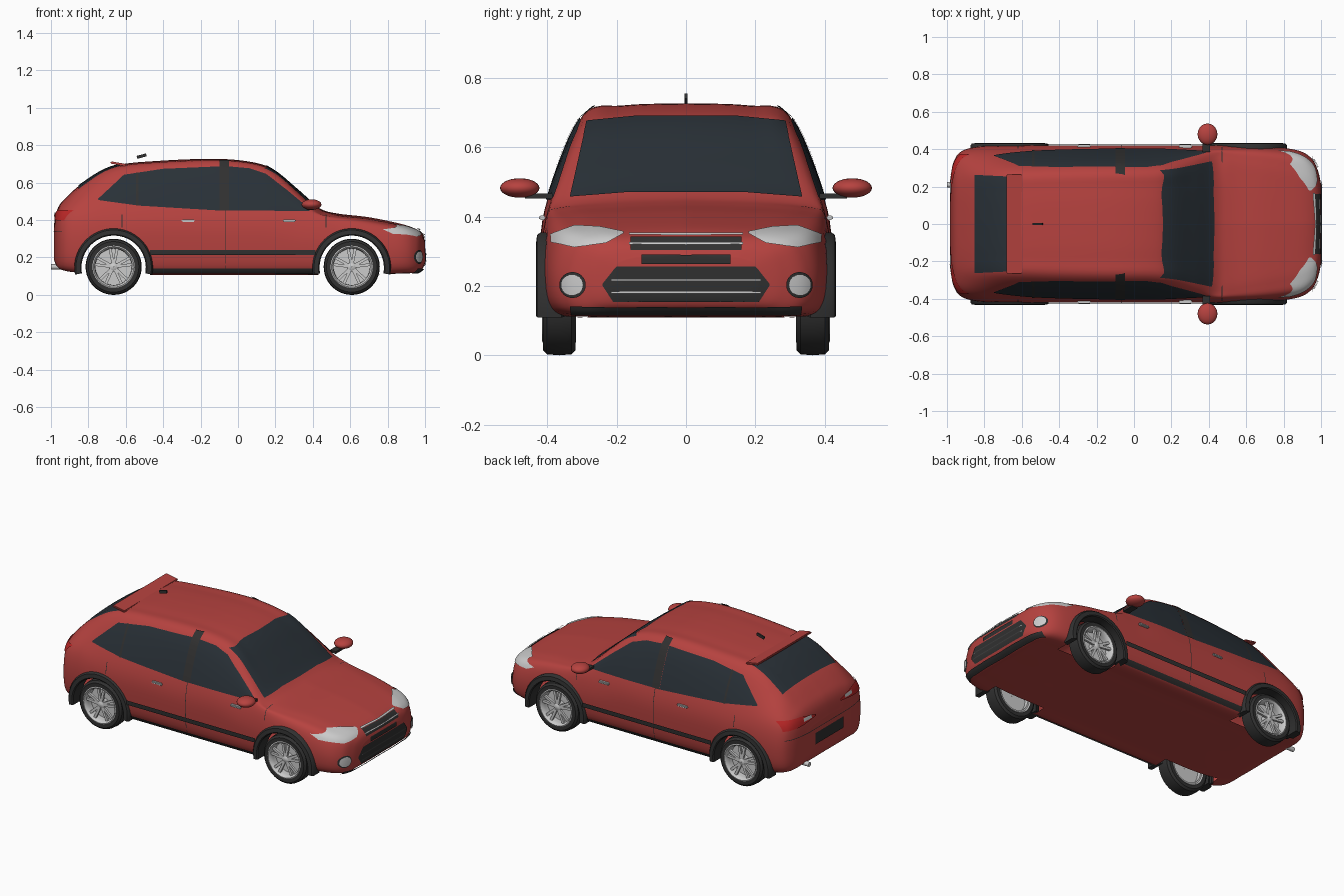
import bpy, bmesh, math
from mathutils import Vector, Matrix
from mathutils.bvhtree import BVHTree

if "Cube" in bpy.data.objects:
    bpy.data.objects.remove(bpy.data.objects["Cube"])


def material(name, rgb):
    m = bpy.data.materials.new(name)
    m.diffuse_color = (*rgb, 1)
    m.use_nodes = True
    m.node_tree.nodes["Principled BSDF"].inputs["Base Color"].default_value = m.diffuse_color
    return m


RED = material("red paint", (0.47, 0.055, 0.05))
LAMP = material("red lamp", (0.5, 0.02, 0.02))
GLASS = material("dark glass", (0.022, 0.03, 0.038))
BLACK = material("black trim", (0.03, 0.03, 0.03))
CHROME = material("light grey", (0.6, 0.6, 0.6))


def finish(bm, name, mat, angle=40):
    me = bpy.data.meshes.new(name)
    bm.to_mesh(me)
    bm.free()
    ob = bpy.data.objects.new(name, me)
    bpy.context.collection.objects.link(ob)
    me.materials.append(mat)
    bpy.ops.object.select_all(action='DESELECT')
    ob.select_set(True)
    bpy.context.view_layer.objects.active = ob
    bpy.ops.object.shade_smooth_by_angle(angle=math.radians(angle))
    return ob


def spline(pts, n):
    """Smooth curve through points of any dimension."""
    p = [pts[0]] + list(pts) + [pts[-1]]
    out = []
    for i in range(1, len(p) - 2):
        for k in range(n):
            t = k / n
            out.append(tuple(0.5 * (2*b + (c-a)*t + (2*a-5*b+4*c-d)*t*t + (3*b-a-3*c+d)*t**3)
                             for a, b, c, d in zip(*p[i-1:i+3])))
    return out + [tuple(pts[-1])]


def grid(bm, rows, wrap=False, wrap_rows=False):
    vs = [[bm.verts.new(p) for p in r] for r in rows]
    n, m = len(vs), len(vs[0])
    for i in range(n if wrap_rows else n - 1):
        for j in range(m if wrap else m - 1):
            bm.faces.new((vs[i][j], vs[(i+1) % n][j], vs[(i+1) % n][(j+1) % m], vs[i][(j+1) % m]))
    return vs


def box(bm, loc, size, rot=Matrix()):
    bmesh.ops.create_cube(bm, size=1, matrix=Matrix.Translation(loc) @ rot @ Matrix.Diagonal((*size, 1)))


# Body stations: x, bottom z, half width, shoulder y, shoulder z, roof edge y, roof edge z, top z
STATIONS = [
    (-.985, .19, .22, .21, .33, .15, .36, .37), (-.965, .15, .33, .31, .39, .24, .44, .46),
    (-.92, .13, .39, .365, .42, .28, .49, .52), (-.82, .12, .415, .385, .45, .28, .575, .605),
    (-.66, .11, .42, .395, .45, .285, .655, .69), (-.4, .11, .42, .40, .45, .295, .68, .718),
    (-.1, .11, .42, .40, .45, .30, .69, .727), (.1, .11, .42, .40, .45, .30, .67, .705),
    (.2, .11, .42, .40, .44, .31, .63, .66), (.32, .11, .42, .40, .42, .34, .53, .56),
    (.43, .11, .42, .40, .41, .355, .44, .467), (.52, .11, .42, .40, .39, .35, .42, .437),
    (.7, .11, .415, .39, .37, .32, .40, .415), (.87, .115, .395, .365, .34, .29, .367, .38),
    (.95, .12, .35, .32, .315, .25, .343, .353), (.985, .14, .28, .26, .29, .2, .315, .325),
    (1.0, .17, .21, .20, .26, .15, .28, .29)]
WHEEL_X, AXLE_Z, ARCH = (-.665, .608), .15, .185

bm = bmesh.new()
rows = []
for x, zb, w, ys, zs, yr, zr, zt in spline(STATIONS, 8):
    half = spline([(0, zb), (w*.6, zb), (w*.93, zb+.012), (w, zb+(zs-zb)*.5), (ys, zs), (yr, zr),
                   (yr*.6, zt-.006), (0, zt)], 6)
    rows.append([(x, y, z) for y, z in half] + [(x, -y, z) for y, z in half[-2:0:-1]])
vs = grid(bm, rows, wrap=True)
bm.faces.new(vs[0])
bm.faces.new(vs[-1])
bmesh.ops.recalc_face_normals(bm, faces=bm.faces)
bvh = BVHTree.FromBMesh(bm)


def arch_dist(c):
    return min(((c.x-a, c.z-AXLE_Z) for a in WHEEL_X), key=lambda q: abs(q[0]))


# Wheel arch openings in the hollow shell
gone = [f for f in bm.faces if abs(f.calc_center_median().y) > .27
        and math.hypot(*arch_dist(f.calc_center_median())) < ARCH]
bmesh.ops.delete(bm, geom=gone, context='FACES')
for v in bm.verts:
    if v.is_boundary and v.co.z > .14:
        dx, dz = arch_dist(v.co)
        r = ARCH / math.hypot(dx, dz)
        v.co.x += dx * (r - 1)
        v.co.z += dz * (r - 1)
finish(bm, "body_shell", RED, 50)


def project(p, axis, s, off):
    """Drop a 2D outline point on to the body from one side."""
    d = {'x': Vector((s, 0, 0)), 'y': Vector((0, s, 0)), 'z': Vector((0, 0, s))}[axis]
    q = Vector({'x': (0, *p), 'y': (p[0], 0, p[1]), 'z': (*p, 0)}[axis])
    hit, nor, _, _ = bvh.ray_cast(q + d*2, -d)
    if hit is None:
        hit, nor, _, _ = bvh.find_nearest(q + d*.9)
    return hit + nor*off, d


def panel(name, top, bot, axis, mat, s=1, mirror=False, off=.004, k=6, n=8):
    """Skin between two outline edges, laid on the body surface."""
    bm = bmesh.new()

    def dense(e):
        return [Vector(a).lerp(Vector(b), i/k) for a, b in zip(e, e[1:]) for i in range(k)] + [Vector(e[-1])]
    for m in ((1, -1) if mirror else (1,)):
        rows = []
        for a, b in zip(dense(top), dense(bot)):
            row = []
            for j in range(n + 1):
                p = a.lerp(b, j/n)
                if axis == 'x':
                    p.x *= m
                if axis == 'z':
                    p.y *= m
                co, d = project(p, axis, m if axis == 'y' else s, off)
                row.append(co)
            rows.append(row)
        start = len(bm.faces)
        grid(bm, rows)
        bm.faces.ensure_lookup_table()
        for f in bm.faces[start:]:
            f.normal_update()
            if f.normal.dot(d) < 0:
                f.normal_flip()
    return finish(bm, name, mat)


def rect(name, a0, a1, b0, b1, axis, mat, **kw):
    return panel(name, [(a0, b1), (a1, b1)], [(a0, b0), (a1, b0)], axis, mat, **kw)


# Glass
panel("rear_side_window", [(-.75, .51), (-.61, .64), (-.4, .672), (-.1, .685)],
      [(-.745, .505), (-.53, .476), (-.35, .465), (-.1, .45)], 'y', GLASS, mirror=True)
panel("front_side_window", [(-.05, .685), (.06, .675), (.15, .645), (.26, .56), (.385, .455)],
      [(-.05, .45), (.06, .45), (.15, .449), (.26, .448), (.38, .447)], 'y', GLASS, mirror=True)
panel("windshield", [(-.285, .675), (-.15, .688), (.15, .688), (.285, .675)],
      [(-.335, .455), (-.17, .468), (.17, .468), (.335, .455)], 'x', GLASS, n=14)
panel("rear_window", [(-.63, -.25), (-.63, .25)], [(-.85, -.262), (-.85, .262)], 'z', GLASS, k=16)
# Side trim, pillars, door seams and handles
rect("centre_pillar", -.1, -.048, .45, .715, 'y', BLACK, mirror=True, off=.006)
rect("rear_pillar_line", -.545, -.532, .475, .652, 'y', BLACK, mirror=True, off=.006)
rect("side_moulding", -.47, .415, .213, .24, 'y', BLACK, mirror=True, off=.008, n=3, k=24)
rect("sill_strip", -.47, .42, .118, .142, 'y', BLACK, mirror=True, off=.006, n=3, k=24)
for x, z in ((-.068, .14), (-.62, .36), (.47, .36)):
    rect("door_seam", x-.002, x+.002, z, .45 if x > -.5 and x < .4 else .43, 'y', BLACK, mirror=True, off=.001, k=1)
bm = bmesh.new()
for s in (1, -1):
    for x in (-.267, .275):
        box(bm, (x, s*.414, .397), (.07, .02, .014))
bmesh.ops.bevel(bm, geom=bm.edges[:], offset=.004, segments=2, affect='EDGES')
finish(bm, "door_handles", CHROME)

# Front face
panel("headlight", [(.18, .354), (.25, .368), (.32, .372), (.388, .348)],
      [(.18, .348), (.23, .322), (.32, .31), (.386, .325)], 'x', CHROME, mirror=True, off=.005)
rect("upper_grille", -.16, .16, .303, .34, 'x', BLACK, k=16)
for z in (.343, .318):
    rect("upper_grille_bar", -.165, .165, z-.003, z+.003, 'x', CHROME, off=.01, k=16, n=2)
rect("front_plate", -.128, .128, .263, .289, 'x', BLACK, off=.005, k=12)
panel("lower_grille", [(-.24, .207), (-.2, .257), (.2, .257), (.24, .207)],
      [(-.24, .2), (-.21, .155), (.21, .155), (.24, .2)], 'x', BLACK, k=10)
for z in (.217, .182):
    rect("lower_grille_bar", -.215, .215, z-.003, z+.003, 'x', CHROME, off=.01, k=16, n=2)
rect("front_lip", -.33, .33, .122, .143, 'x', BLACK, off=.008, k=24, n=3)
for name, r, mat, off in (("fog_light_rim", .037, BLACK, .005), ("fog_light", .03, CHROME, .009)):
    arc = [(.325 + r*math.cos(a*math.pi/12), .203 + r*math.sin(a*math.pi/12)) for a in range(13)]
    panel(name, arc, [(y, .406-z) for y, z in arc], 'x', mat, mirror=True, off=off, k=1)

# Rear face
panel("tail_light", [(.12, .425), (.25, .45), (.37, .45)], [(.12, .415), (.25, .40), (.37, .395)],
      'x', LAMP, s=-1, mirror=True, off=.006)
rect("reverse_light", .165, .235, .418, .437, 'x', CHROME, s=-1, mirror=True, off=.01)
rect("rear_plate", -.14, .14, .245, .315, 'x', BLACK, s=-1, off=.005, k=12)
rect("rear_bumper_seam", -.37, .37, .338, .342, 'x', BLACK, s=-1, off=.002, k=24, n=1)

# Roof spoiler over the rear window
bm = bmesh.new()
box(bm, (-.64, 0, .701), (.085, .53, .012), Matrix.Rotation(math.radians(10), 4, 'Y'))
bmesh.ops.bevel(bm, geom=bm.edges[:], offset=.004, segments=2, affect='EDGES')
finish(bm, "roof_spoiler", RED)
bm = bmesh.new()
box(bm, (-.515, 0, .742), (.052, .01, .016), Matrix.Rotation(math.radians(-15), 4, 'Y'))
finish(bm, "roof_antenna", BLACK)

# Door mirrors on short stalks
bm, stalk = bmesh.new(), bmesh.new()
for s in (1, -1):
    bmesh.ops.create_uvsphere(bm, u_segments=24, v_segments=14, radius=1,
                              matrix=Matrix.Translation((.393, s*.48, .483)) @ Matrix.Diagonal((.053, .057, .028, 1)))
    box(stalk, (.385, s*.425, .46), (.04, .08, .014))
finish(bm, "door_mirrors", RED)
finish(stalk, "mirror_stalks", BLACK)

# Exhaust and mud flaps
bm = bmesh.new()
bmesh.ops.create_cone(bm, cap_ends=True, segments=20, radius1=.014, radius2=.014, depth=.12,
                      matrix=Matrix.Translation((-.94, .21, .15)) @ Matrix.Rotation(math.pi/2, 4, 'Y'))
finish(bm, "exhaust_pipe", CHROME)
bm = bmesh.new()
for s in (1, -1):
    box(bm, (-.852, s*.37, .14), (.012, .09, .05))
finish(bm, "mud_flaps", BLACK)

# Wheel arch flares
bm = bmesh.new()
for xc in WHEEL_X:
    for s in (1, -1):
        rows = []
        for i in range(33):
            a = math.radians(-10 + 200*i/32)
            rows.append([(xc + r*math.cos(a), s*y, .145 + r*math.sin(a))
                         for r, y in ((.172, .34), (.172, .428), (.178, .433), (.202, .43), (.21, .42), (.21, .36))])
        vs = grid(bm, rows, wrap=True)
        bm.faces.new(vs[0])
        bm.faces.new(vs[-1])
bmesh.ops.recalc_face_normals(bm, faces=bm.faces)
finish(bm, "arch_flares", BLACK)


# Wheels: turned tyre and rim with five paired spokes
def lathe(bm, prof, wrap=False, n=48):
    grid(bm, [[(r*math.cos(2*math.pi*i/n), y, r*math.sin(2*math.pi*i/n)) for r, y in prof] for i in range(n)],
         wrap=wrap, wrap_rows=True)
    bmesh.ops.recalc_face_normals(bm, faces=bm.faces)


tyre = bmesh.new()
lathe(tyre, [(.106, -.04), (.112, -.046), (.135, -.047), (.147, -.036), (.15, 0), (.147, .036),
             (.135, .047), (.112, .046), (.106, .04)], wrap=True)
rim = bmesh.new()
lathe(rim, [(.106, -.042), (.113, -.048), (.113, .048), (.108, .05), (.1, .042), (.097, .02), (.097, -.042)], wrap=True)
lathe(rim, [(.001, -.015), (.098, -.015), (.098, -.005), (.001, -.005)], wrap=True)
lathe(rim, [(.001, .04), (.018, .038), (.026, .03), (.026, -.01)])
for i in range(10):
    a = math.radians(72*(i//2) + (11 if i % 2 else -11))
    box(rim, Matrix.Rotation(a, 3, 'Y') @ Vector((0, .03, .06)), (.015, .014, .082), Matrix.Rotation(a, 4, 'Y'))
for part in (finish(tyre, "tyre", BLACK), finish(rim, "wheel_rim", CHROME)):
    for x in WHEEL_X:
        for s in (1, -1):
            ob = part.copy()
            bpy.context.collection.objects.link(ob)
            ob.location = (x, s*.366, AXLE_Z)
            ob.rotation_euler.z = 0 if s > 0 else math.pi
    bpy.data.objects.remove(part)
